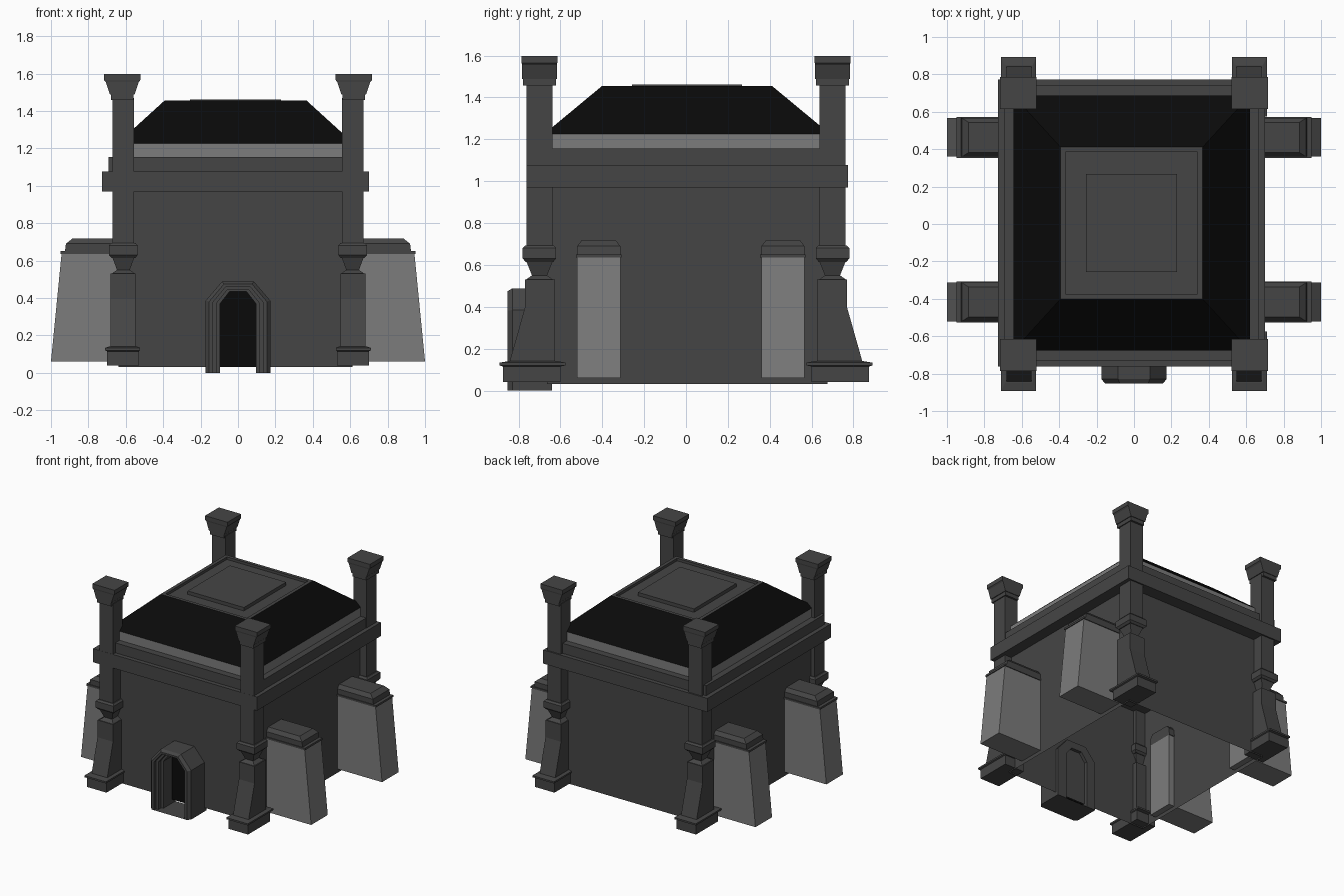
import bpy, bmesh

old = bpy.data.objects.get("Cube")
if old:
    bpy.data.objects.remove(old, do_unlink=True)


def material(name, rgb):
    m = bpy.data.materials.new(name)
    m.use_nodes = True
    col = (*rgb, 1)
    m.diffuse_color = col
    m.node_tree.nodes["Principled BSDF"].inputs["Base Color"].default_value = col
    return m


STONE = material("dark stone", (0.06, 0.06, 0.06))
PALE = material("pale stone", (0.2, 0.2, 0.2))
BLACK = material("black slate", (0.003, 0.003, 0.003))


def loft(name, rings, mat, start=True, end=True, closed=False):
    """Skin a list of equal-length point loops into a flat-shaded object."""
    bm = bmesh.new()
    loops = [[bm.verts.new(p) for p in ring] for ring in rings]
    pairs = list(zip(loops, loops[1:]))
    for a, b in pairs:
        n = len(a)
        for i in range(n if not closed else n - 1):
            j = (i + 1) % n
            bm.faces.new((a[i], a[j], b[j], b[i]))
    if start:
        bm.faces.new(loops[0][::-1])
    if end:
        bm.faces.new(loops[-1])
    bmesh.ops.recalc_face_normals(bm, faces=bm.faces)
    me = bpy.data.meshes.new(name)
    bm.to_mesh(me)
    bm.free()
    me.materials.append(mat)
    ob = bpy.data.objects.new(name, me)
    bpy.context.collection.objects.link(ob)
    return ob


def rect(z, x0, x1, y0, y1):
    return [(x0, y0, z), (x1, y0, z), (x1, y1, z), (x0, y1, z)]


def stack(name, rows, mat, sx=1, sy=1, **kw):
    """Rows of (z, x0, x1, y0, y1), mirrored by the signs sx and sy."""
    rings = [[(x * sx, y * sy, z) for x, y, z in rect(*r)] for r in rows]
    return loft(name, rings, mat, **kw)


# The hall sits slightly off centre
CX, CY = -0.013, 0.005


def tier(name, rows, mat, **kw):
    """Rows of (z, half width, half depth) about the hall's axis."""
    return stack(name, [(z, CX - w, CX + w, CY - d, CY + d) for z, w, d in rows], mat, **kw)


# Hall: open-bottomed walls, cornice, parapet, eaves, roof
tier("walls", [(0.03, 0.625, 0.67), (1.0, 0.625, 0.67)], STONE, start=False)
tier("cornice", [(0.97, 0.713, 0.768), (1.077, 0.713, 0.768)], STONE)
tier("parapet", [(1.077, 0.68, 0.735), (1.155, 0.68, 0.735)], STONE)
tier("eaves", [(1.155, 0.632, 0.682), (1.226, 0.632, 0.682)], PALE)
tier("roof_slopes", [(1.226, 0.632, 0.682), (1.455, 0.38, 0.406)], BLACK, end=False)
tier("roof_deck", [(1.455, 0.38, 0.406), (1.455, 0.353, 0.38), (1.435, 0.353, 0.38)],
     STONE, start=False)
tier("roof_panel", [(1.435, 0.244, 0.262), (1.462, 0.244, 0.262)], STONE)

# Corner columns
PX, PY = 0.613, 0.70


def centred(rows, cx=PX, cy=PY):
    return [(z, cx - w, cx + w, cy - d, cy + d) for z, w, d in rows]


for sx, sy, tag in ((-1, -1, "front_right"), (1, -1, "front_left"),
                    (-1, 1, "back_right"), (1, 1, "back_left")):
    stack("column_base_" + tag, [
        (0.04, 0.53, 0.70, 0.60, 0.875), (0.115, 0.53, 0.70, 0.60, 0.875),
        (0.12, 0.523, 0.71, 0.575, 0.892), (0.133, 0.523, 0.71, 0.575, 0.892),
        (0.14, 0.54, 0.69, 0.61, 0.85)], STONE, sx, sy)
    stack("column_pier_" + tag, [
        (0.13, 0.547, 0.682, 0.625, 0.845), (0.395, 0.547, 0.682, 0.625, 0.77),
        (0.53, 0.547, 0.682, 0.625, 0.77)], STONE, sx, sy)
    stack("column_neck_" + tag, centred([
        (0.53, 0.062, 0.064), (0.55, 0.034, 0.036), (0.62, 0.06, 0.064)]), STONE, sx, sy)
    stack("column_collar_" + tag, centred([
        (0.615, 0.064, 0.066), (0.63, 0.078, 0.08),
        (0.68, 0.078, 0.08), (0.693, 0.066, 0.068)]), STONE, sx, sy)
    stack("column_shaft_" + tag, centred([
        (0.68, 0.058, 0.062), (1.47, 0.058, 0.062)]), STONE, sx, sy)
    stack("column_capital_" + tag, centred([
        (1.458, 0.06, 0.078), (1.488, 0.06, 0.078), (1.488, 0.066, 0.083),
        (1.555, 0.088, 0.083), (1.565, 0.097, 0.085), (1.597, 0.097, 0.085)],
        0.619), STONE, sx, sy)

# Side buttresses with moulded caps
for sx, side in ((-1, "right"), (1, "left")):
    for cy, end in ((-0.417, "front"), (0.463, "back")):
        tag = end + "_" + side
        lo, hi = cy - 0.103, cy + 0.103
        stack("buttress_" + tag, [
            (0.06, 0.59, 1.0, lo, hi), (0.64, 0.59, 0.943, lo, hi)], PALE, sx)
        stack("buttress_cap_" + tag, [
            (0.635, 0.59, 0.95, lo - 0.006, hi + 0.006),
            (0.65, 0.59, 0.95, lo - 0.006, hi + 0.006),
            (0.65, 0.59, 0.925, lo, hi), (0.69, 0.59, 0.92, lo, hi),
            (0.718, 0.59, 0.885, lo + 0.022, hi - 0.022)], STONE, sx)


# Doorway: a stepped, faceted arch around a black opening
def arch(inset, y, foot=0.0):
    w, shoulder = 0.174 - inset, 0.385 - inset * 0.2
    t, top = 0.085 - inset * 0.5, 0.488 - inset * 0.7
    return [(-w, y, foot), (-w, y, shoulder), (-t, y, top),
            (t, y, top), (w, y, shoulder), (w, y, foot)]


steps = [(0, -0.64), (0, -0.83), (0.02, -0.853), (0.04, -0.853), (0.04, -0.825),
         (0.06, -0.825), (0.06, -0.79), (0.078, -0.79), (0.078, -0.64), (0, -0.64)]
loft("door_frame", [arch(i, y) for i, y in steps], STONE, False, False)
# Feet under the two jambs
for s, side in ((-1, "right"), (1, "left")):
    stack("door_jamb_" + side, [(z, 0.098, 0.172, -0.788, -0.645) for z in (0.001, 0.03)],
          STONE, s)
loft("door_opening", [arch(0.077, -0.683, 0.03), arch(0.077, -0.678, 0.03)], BLACK)
